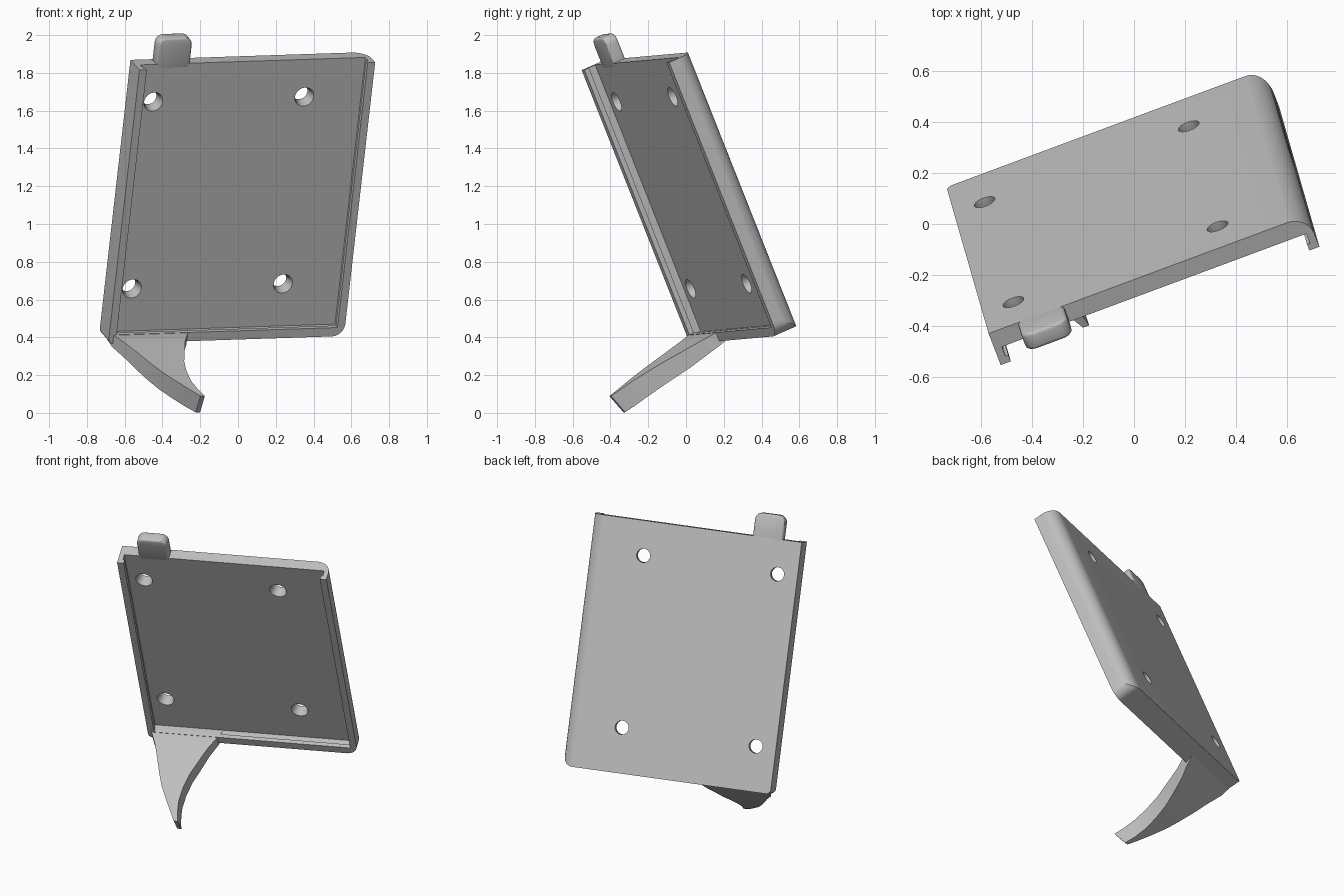
import bpy, bmesh, math
from mathutils import Vector, Matrix

if "Cube" in bpy.data.objects:
    bpy.data.objects.remove(bpy.data.objects["Cube"], do_unlink=True)

# Tilted local frame: across the tray, up the tray, out of its open face
across = Vector((0.937, 0.348, 0.031)).normalized()
up = Vector((0.105, -0.366, 0.924))
up = (up - across * up.dot(across)).normalized()
out = across.cross(up)
FRAME = Matrix((across, up, out)).transposed().to_4x4()

grey = bpy.data.materials.new("plain_grey")
grey.use_nodes = True
grey.diffuse_color = (0.52, 0.52, 0.52, 1)
grey.node_tree.nodes["Principled BSDF"].inputs["Base Color"].default_value = (0.52, 0.52, 0.52, 1)

# Main tray extents
LEFT, RIGHT = -0.625, 0.707
BOTTOM, TOP = 0.258, 1.825
BACK, FLOOR, FRONT = -0.529, -0.457, -0.386


def make(name, bm):
    bmesh.ops.recalc_face_normals(bm, faces=bm.faces)
    mesh = bpy.data.meshes.new(name)
    bm.to_mesh(mesh)
    bm.free()
    mesh.materials.append(grey)
    ob = bpy.data.objects.new(name, mesh)
    bpy.context.collection.objects.link(ob)
    return ob


def prism(name, outline, place, lo, hi):
    """Extrude a 2D outline; place(a, b, depth) gives the local point."""
    bm = bmesh.new()
    rings = [[bm.verts.new(place(a, b, d)) for a, b in outline] for d in (lo, hi)]
    n = len(outline)
    for ring in rings:
        bm.faces.new(ring)
    for i in range(n):
        j = (i + 1) % n
        bm.faces.new((rings[0][i], rings[0][j], rings[1][j], rings[1][i]))
    return make(name, bm)


def rounded(x0, x1, y0, y1, radii, steps=10):
    """Rectangle outline, corner radii anticlockwise from low-low."""
    corners = [(x0, y0, 1, 1), (x1, y0, -1, 1), (x1, y1, -1, -1), (x0, y1, 1, -1)]
    pts = []
    for k, ((x, y, sx, sy), r) in enumerate(zip(corners, radii)):
        if r == 0:
            pts.append((x, y))
            continue
        for i in range(steps + 1):
            t = math.pi + math.pi / 2 * (k + i / steps)
            pts.append((x + sx * r + r * math.cos(t), y + sy * r + r * math.sin(t)))
    return pts


def box(name, u, v, f):
    return prism(name, rounded(*u, *v, (0, 0, 0, 0)), lambda a, b, d: (a, b, d), *f)


def combine(ob, tool, operation):
    mod = ob.modifiers.new(operation.lower(), "BOOLEAN")
    mod.operation, mod.object, mod.solver = operation, tool, "EXACT"
    bpy.context.view_layer.objects.active = ob
    bpy.ops.object.modifier_apply(modifier=mod.name)
    bpy.data.objects.remove(tool, do_unlink=True)


# Tray block: rounded back edge on one side, rounded lower corners
tray = prism("tray", rounded(LEFT, RIGHT, BACK, FRONT, (0, 0.085, 0, 0)),
             lambda a, b, d: (a, d, b), BOTTOM, TOP)
corners = prism("corner_shape", rounded(LEFT, RIGHT, BOTTOM, TOP + 0.1, (0.03, 0.07, 0, 0)),
                lambda a, b, d: (a, b, d), BACK - 0.1, FRONT + 0.1)
combine(tray, corners, "INTERSECT")

# Pocket open at the top, with a narrower mouth that leaves retaining lips
combine(tray, box("pocket", (LEFT + 0.03, RIGHT - 0.03), (BOTTOM + 0.04, TOP + 0.1),
                  (FLOOR, FRONT - 0.028)), "DIFFERENCE")
combine(tray, box("mouth", (LEFT + 0.042, RIGHT - 0.042), (BOTTOM + 0.05, TOP + 0.1),
                  (FLOOR + 0.01, FRONT + 0.1)), "DIFFERENCE")

# Four screw holes, flared towards the pocket
bm = bmesh.new()
hole_profile = [(0.043, BACK - 0.05), (0.043, FLOOR - 0.03),
                (0.053, FLOOR - 0.004), (0.053, FLOOR + 0.03)]
for u in (-0.497, 0.356):
    for v in (0.54, 1.61):
        rings = [[bm.verts.new((u + r * math.cos(math.tau * i / 32),
                                v + r * math.sin(math.tau * i / 32), f)) for i in range(32)]
                 for r, f in hole_profile]
        bm.faces.new(rings[0])
        bm.faces.new(rings[-1])
        for a, b in zip(rings, rings[1:]):
            for i in range(32):
                j = (i + 1) % 32
                bm.faces.new((a[i], a[j], b[j], b[i]))
combine(tray, make("holes", bm), "DIFFERENCE")

# Finger tab on the top edge, flaring slightly at its base
tab_outline = rounded(-0.504, -0.312, TOP - 0.03, 1.972, (0, 0, 0.045, 0.045))
tab = prism("top_tab", tab_outline, lambda a, b, d: (a, b, d), BACK, FLOOR + 0.001)
mod = tab.modifiers.new("soft_edges", "BEVEL")
mod.width, mod.segments, mod.limit_method = 0.014, 3, "ANGLE"
mod.angle_limit = math.radians(40)
bpy.context.view_layer.objects.active = tab
bpy.ops.object.modifier_apply(modifier=mod.name)

# Claw-shaped foot: (out, outer edge, inner edge, upper face, lower face)
stations = [
    (-0.45, -0.61, -0.16, 0.300, 0.259),
    (-0.386, -0.60, -0.18, 0.306, 0.238),
    (-0.30, -0.56, -0.225, 0.293, 0.211),
    (-0.20, -0.525, -0.262, 0.278, 0.183),
    (-0.10, -0.492, -0.298, 0.263, 0.161),
    (0.0, -0.455, -0.318, 0.248, 0.141),
    (0.10, -0.405, -0.325, 0.233, 0.122),
    (0.18, -0.362, -0.315, 0.220, 0.108),
    (0.25, -0.325, -0.300, 0.210, 0.100),
]
bm = bmesh.new()
rings = []
for f, outer, inner, high, low in stations:
    lag = 0.04 * (f + 0.45) / 0.7
    rings.append([bm.verts.new(p) for p in ((outer, high, f), (inner, high, f),
                                            (inner, low, f - lag), (outer, low, f - lag))])
bm.faces.new(rings[0])
bm.faces.new(rings[-1])
for a, b in zip(rings, rings[1:]):
    for i in range(4):
        j = (i + 1) % 4
        bm.faces.new((a[i], a[j], b[j], b[i]))
foot = make("claw_foot", bm)

# Tilt everything into place and shade
bpy.ops.object.select_all(action="DESELECT")
for ob in (tray, tab, foot):
    ob.data.transform(FRAME)
    ob.select_set(True)
bpy.context.view_layer.objects.active = tray
bpy.ops.object.shade_smooth_by_angle(angle=math.radians(30))
